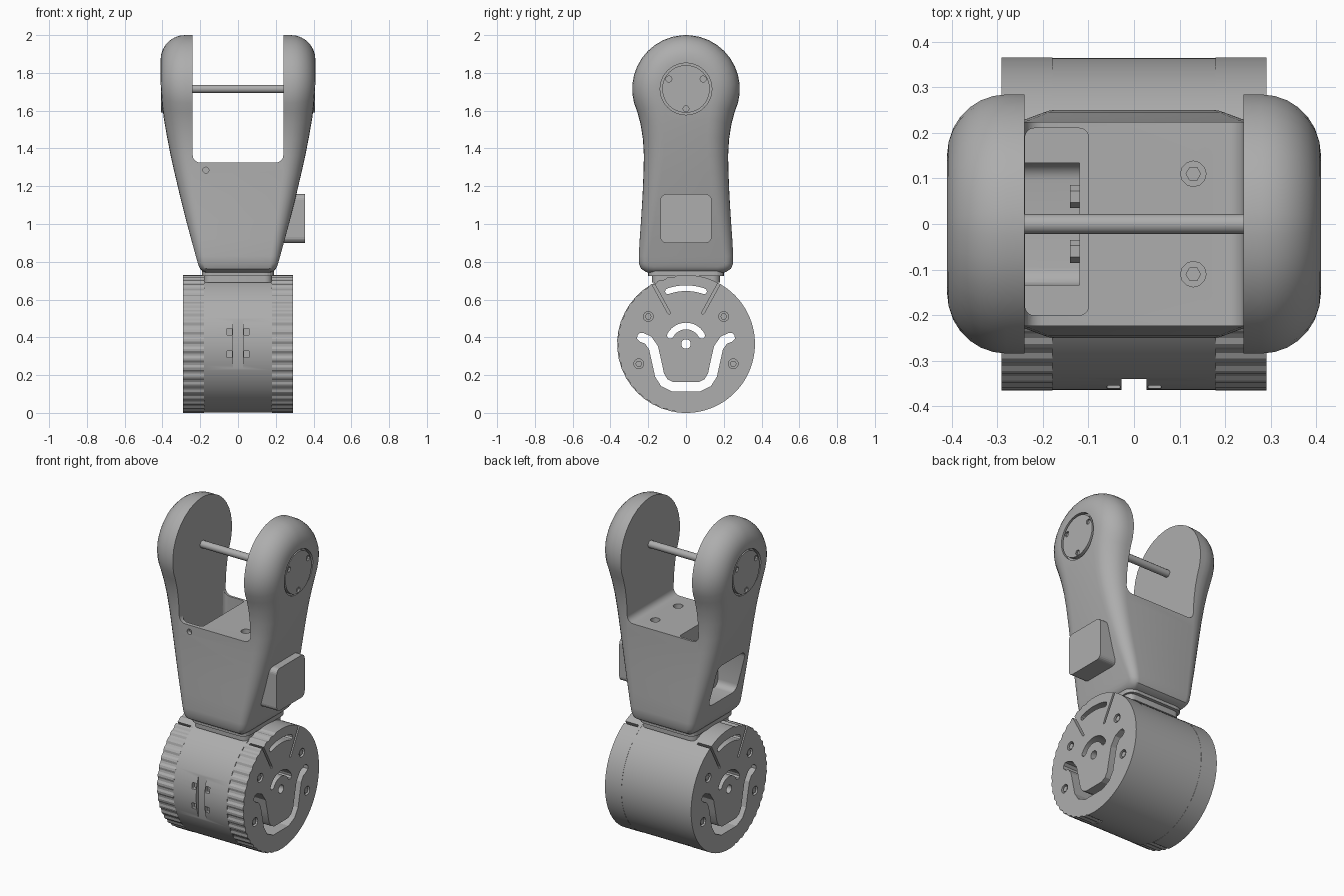
import bpy, bmesh
from math import sin, cos, pi, radians
from mathutils import Vector

if "Cube" in bpy.data.objects:
    bpy.data.objects.remove(bpy.data.objects["Cube"])

GREY = (0.42, 0.42, 0.42, 1)
mat = bpy.data.materials.new("mid grey")
mat.use_nodes = True
mat.diffuse_color = GREY
mat.node_tree.nodes["Principled BSDF"].inputs["Base Color"].default_value = GREY


def make(name, verts, faces):
    bm = bmesh.new()
    vs = [bm.verts.new(v) for v in verts]
    for f in faces:
        bm.faces.new([vs[i] for i in f])
    bmesh.ops.recalc_face_normals(bm, faces=bm.faces)
    mesh = bpy.data.meshes.new(name)
    bm.to_mesh(mesh)
    bm.free()
    mesh.materials.append(mat)
    ob = bpy.data.objects.new(name, mesh)
    bpy.context.collection.objects.link(ob)
    return ob


def prism(name, pts, lo, hi, axis="x"):
    """Extrude a closed 2D outline along an axis."""
    place = {"x": lambda p, h: (h, p[0], p[1]),
             "y": lambda p, h: (p[0], h, p[1]),
             "z": lambda p, h: (p[0], p[1], h)}[axis]
    n = len(pts)
    verts = [place(p, h) for h in (lo, hi) for p in pts]
    faces = [(i, (i + 1) % n, n + (i + 1) % n, n + i) for i in range(n)]
    faces += [range(n), range(n, 2 * n)]
    return make(name, verts, faces)


def circle(u, v, r, n=32):
    return [(u + r * cos(2 * pi * i / n), v + r * sin(2 * pi * i / n)) for i in range(n)]


def rounded(u0, u1, v0, v1, r, n=5):
    pts = []
    corners = [(u1 - r, v1 - r), (u0 + r, v1 - r), (u0 + r, v0 + r), (u1 - r, v0 + r)]
    for k, (u, v) in enumerate(corners):
        for i in range(n + 1):
            a = pi / 2 * (k + i / n)
            pts.append((u + r * cos(a), v + r * sin(a)))
    return pts


def track(path, width):
    """Outline of a thick line with round ends."""
    path = [Vector(p) for p in path]
    h, left, right = width / 2, [], []
    for i, p in enumerate(path):
        d = (path[min(i + 1, len(path) - 1)] - path[max(i - 1, 0)]).normalized()
        nrm = Vector((-d.y, d.x)) * h
        left.append(p + nrm)
        right.append(p - nrm)

    def cap(p, q):
        d = (p - q).normalized()
        side = Vector((-d.y, d.x))
        return [p + h * (side * cos(a) + d * sin(a)) for a in (pi / 4, pi / 2, 3 * pi / 4)]
    return left + cap(path[-1], path[-2]) + right[::-1] + cap(path[0], path[1])


def arc(r, half, n=12):
    return [(r * sin(a), HUB + r * cos(a))
            for a in (radians(half) * (2 * i / n - 1) for i in range(n + 1))]


def cut(ob, cutters):
    for c in cutters:
        mod = ob.modifiers.new("cut", "BOOLEAN")
        mod.operation, mod.solver, mod.object = "DIFFERENCE", "EXACT", c
        deps = bpy.context.evaluated_depsgraph_get()
        mesh = bpy.data.meshes.new_from_object(ob.evaluated_get(deps))
        ob.modifiers.clear()
        ob.data = mesh
        bpy.data.objects.remove(c)


def smooth(ob, angle=32):
    bpy.ops.object.select_all(action="DESELECT")
    ob.select_set(True)
    bpy.context.view_layer.objects.active = ob
    bpy.ops.object.shade_smooth_by_angle(angle=radians(angle))


def lerp(table, z):
    z = min(max(z, table[0][0]), table[-1][0])
    for (a, p), (b, q) in zip(table, table[1:]):
        if z <= b:
            return p + (q - p) * (z - a) / (b - a)


HUB, R, AXLE = 0.365, 0.365, 1.715

# Fork body: side outline swept across the width with rounded shoulders
half = [(0, .74), (.09, .74), (.17, .74), (.21, .745), (.238, .763), (.249, .79), (.25, .83),
        (.245, .92), (.238, 1.02), (.23, 1.15), (.225, 1.27), (.223, 1.36), (.228, 1.45), (.241, 1.53)]
half += [(.285 * cos(radians(a)), AXLE + .285 * sin(radians(a))) for a in range(-25, 86, 10)]
half.append((0, 2.0))
loop = [Vector(p) for p in half + [(-y, z) for y, z in half[-2:0:-1]]]
n, m = len(loop), len(half)
width = [(.74, .195), (.8, .215), (1, .27), (1.2, .32), (1.4, .365), (1.6, .4), (1.75, .41), (2, .41)]
shoulder = [(.74, .035), (.9, .06), (1.6, .13), (2, .13)]
steps = 7
verts = []
for side, order in ((-1, range(steps, -1, -1)), (1, range(steps + 1))):
    for k in order:
        t = pi / 2 * k / steps
        for i, p in enumerate(loop):
            d = (loop[(i + 1) % n] - loop[i - 1]).normalized()
            r = lerp(shoulder, p.y)
            q = p + Vector((-d.y, d.x)) * r * (1 - cos(t))
            verts.append((side * (lerp(width, q.y) - r * (1 - sin(t))), q.x, q.y))
rings = 2 * (steps + 1)
faces = [(k * n + i, k * n + (i + 1) % n, (k + 1) * n + (i + 1) % n, (k + 1) * n + i)
         for k in range(rings - 1) for i in range(n)]
for base in (0, (rings - 1) * n):
    for i in range(m - 1):
        quad = [i, i + 1, (n - i - 1) % n, (n - i) % n]
        faces.append([base + j for j in dict.fromkeys(quad)])
body = make("fork_body", verts, faces)

cutters = [prism("slot", rounded(-.24, .24, 1.325, 2.3, .04), -.5, .5, "y"),
           prism("floor_pocket", rounded(-.239, -.1, -.2, .21, .02), 1.13, 1.4, "z"),
           prism("side_window", rounded(-.135, .135, .9, 1.16, .04), -.5, -.12),
           prism("front_hole", circle(-.17, 1.285, .016, 12), -.3, -.19, "y")]
cutters += [prism("floor_hole", circle(.13, y, .028, 12), 1.27, 1.4, "z") for y in (-.11, .11)]
cutters += [prism("cover_seat", circle(0, AXLE, .137, 40), *x) for x in ((.385, .5), (-.5, -.385))]
cut(body, cutters)
smooth(body)

# Axle rod, side box and window bolts
smooth(prism("axle_rod", circle(0, AXLE, .022, 12), -.26, .26), 40)
prism("side_box", rounded(-.135, .135, .9, 1.158, .03), .2, .355)
for y, z in ((-.06, 1.03), (.06, 1.03)):
    prism("window_bolt", circle(y, z, .025, 6), -.14, -.105)
for y in (-.11, .11):
    prism("floor_bolt", circle(.13, y, .017, 6), 1.26, 1.3, "z")

# Round covers on both arms, each with three screw notches
for s in (-1, 1):
    cover = prism("arm_cover", circle(0, AXLE, .126, 40), s * .37, s * .407)
    cut(cover, [prism("notch", circle(.105 * cos(a), AXLE + .105 * sin(a), .016, 10), s * .395, s * .45)
                for a in (radians(30), radians(150), radians(270))])

# Neck between the fork and the drum
smooth(prism("neck", rounded(-.18, .18, -.18, .18, .04), .69, .77, "z"))
prism("neck_flange", rounded(-.19, .19, -.2, .2, .05), .725, .755, "z")


# Drum: a smooth middle band between two side discs
def disc_slots():
    smile = [(.235, .4), (.2, .385), (.172, .345), (.155, .27), (.14, .2), (.115, .16), (.07, .138)]
    smile += [(-y, z) for y, z in smile[::-1]]
    return [prism("smile_slot", track(smile, .05), -.5, .5),
            prism("upper_arc", track(arc(.295, 19), .03), -.5, .5),
            prism("inner_arc", track(arc(.095, 62), .035), -.5, .5),
            prism("centre_hole", circle(0, HUB, .025, 20), -.5, .5)]


band = prism("drum_band", circle(0, HUB, R - .001, 80), -.18, .18)
cutters = disc_slots()
cutters.append(prism("front_groove", rounded(-.027, .027, .1, .63, .01), -.5, -.34, "y"))
cutters += [prism("front_socket", rounded(x - .014, x + .014, z - .018, z + .018, .004), -.5, -.335, "y")
            for x in (-.045, .045) for z in (.31, .43)]
cut(band, cutters)
smooth(band)

# Side discs, ribbed along the front half
rim = []
for i in range(180):
    a = 2 * pi * i / 180
    r = R - .006 if cos(a) < -.15 and i % 4 > 1 else R
    rim.append((r * cos(a), HUB + r * sin(a)))
bolts = [(-.2, .51), (.2, .51), (-.25, .26), (.25, .26)]
for s in (-1, 1):
    disc = prism("drum_disc", rim, s * .179, s * .29)
    cutters = disc_slots()
    cutters += [prism("bolt_hole", circle(y, z, .026, 16), s * .265, s * .4) for y, z in bolts]
    cutters += [prism("slit", track([(d * .2, .73), (d * .09, .53)], .014), s * .2, s * .4) for d in (-1, 1)]
    cut(disc, cutters)
    smooth(disc, 20)
    for y, z in bolts:
        prism("drum_bolt", circle(y, z, .018, 6), s * .25, s * .285)
